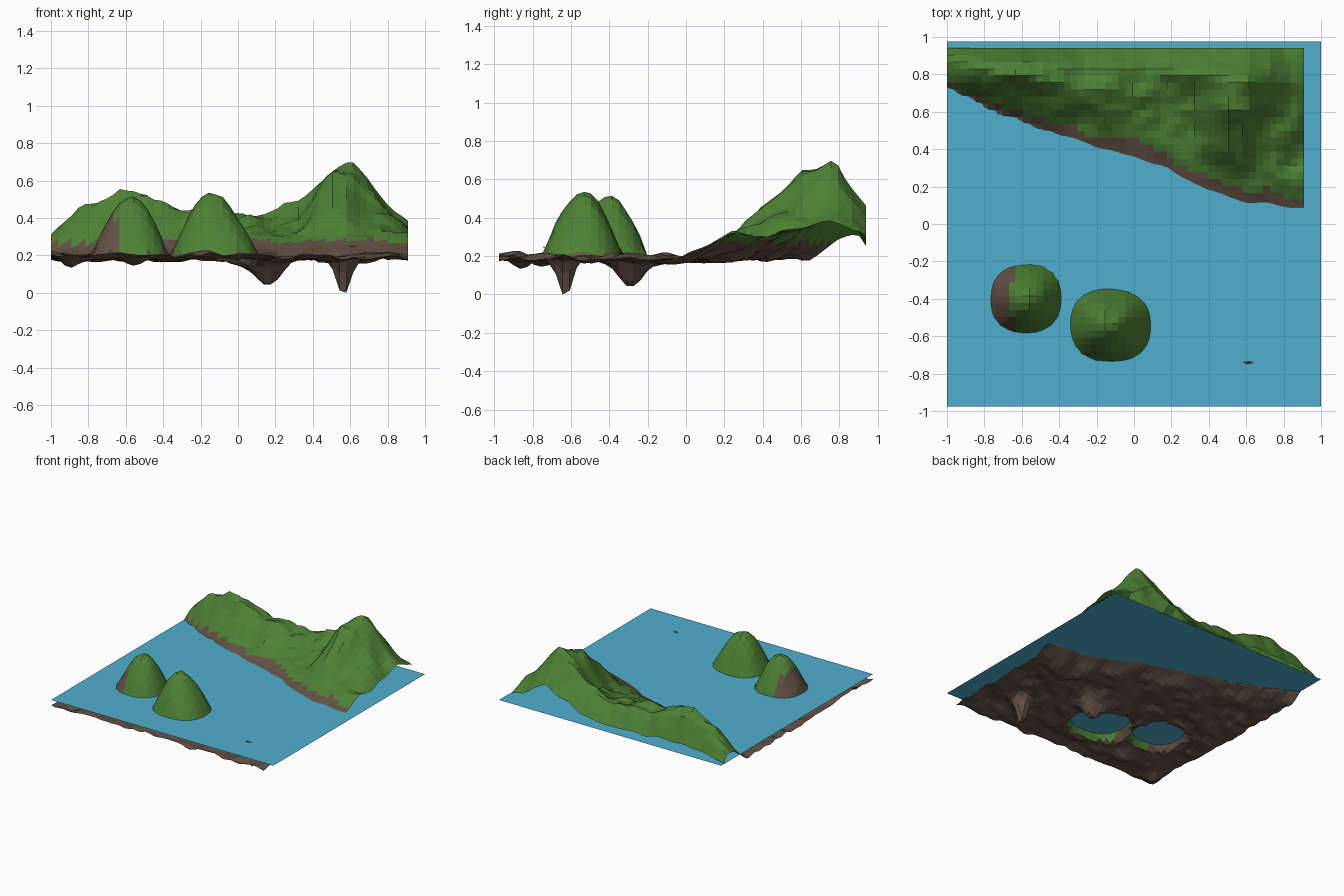
import bpy, math
from mathutils import Vector, noise

if "Cube" in bpy.data.objects:
    bpy.data.objects.remove(bpy.data.objects["Cube"])

SEA = 0.245
X0, X1, Y0, Y1, N = -1.0, 0.91, -0.975, 0.94, 52


def material(name, rgb):
    m = bpy.data.materials.new(name)
    m.diffuse_color = (*rgb, 1)
    m.use_nodes = True
    m.node_tree.nodes["Principled BSDF"].inputs["Base Color"].default_value = m.diffuse_color
    return m


def make(name, verts, faces, mats):
    me = bpy.data.meshes.new(name)
    me.from_pydata(verts, [], faces)
    ob = bpy.data.objects.new(name, me)
    bpy.context.collection.objects.link(ob)
    for m in mats:
        me.materials.append(m)
    return ob


grass = material("grass green", (0.075, 0.22, 0.035))
rock = material("rock brown", (0.125, 0.083, 0.06))
blue = material("sea blue", (0.08, 0.43, 0.62))

# Mainland sections: x, coast y, then heights from the coast to the back edge
SECTIONS = [
    (-1.00, .74, .28, .30, .31, .31, .25),
    (-0.85, .67, .34, .43, .48, .44, .28),
    (-0.65, .58, .33, .43, .53, .47, .30),
    (-0.47, .51, .32, .42, .55, .50, .30),
    (-0.30, .455, .30, .38, .45, .43, .28),
    (-0.15, .40, .30, .38, .45, .44, .28),
    (0.00, .36, .29, .34, .39, .42, .28),
    (0.15, .31, .30, .33, .38, .45, .28),
    (0.33, .22, .31, .35, .40, .47, .31),
    (0.50, .15, .34, .54, .68, .64, .42),
    (0.60, .12, .33, .46, .67, .72, .46),
    (0.75, .10, .33, .38, .48, .54, .38),
    (0.91, .08, .32, .31, .35, .38, .30),
]
# Islands: centre x, y, radii, peak x, y, height
ISLANDS = [(-.58, -.40, .185, .18, -.54, -.40, .53),
           (-.12, -.545, .21, .19, -.18, -.51, .55)]
# Hollows in the seabed: x, y, radius, depth
HOLLOWS = [(.57, -.63, .06, .18), (.18, -.29, .10, .13), (-.55, -.75, .08, .06),
           (-.88, -.85, .07, .06), (.0, -.2, .1, .04), (.42, -.5, .08, .04)]


def section(x):
    for a, b in zip(SECTIONS, SECTIONS[1:]):
        if x <= b[0] + 1e-6:
            t = (x - a[0]) / (b[0] - a[0])
            return [p + (q - p) * t for p, q in zip(a[1:], b[1:])]
    return list(SECTIONS[-1][1:])


def rough(x, y, f):
    return noise.noise(Vector((x * f, y * f, 3.7)))


def island_radius(x, y, s):
    cx, cy, rx, ry = s[:4]
    return (abs((x - cx) / rx) ** 2.4 + abs((y - cy) / ry) ** 2.4) ** (1 / 2.4)


def height(x, y):
    s = section(x)
    coast, prof = s[0] + 0.015 * rough(x, 0, 9), [SEA] + s[1:]
    if y >= coast:
        t = min((y - coast) / (Y1 - coast), 1) * 5
        i = min(int(t), 4)
        h = prof[i] + (prof[i + 1] - prof[i]) * (t - i)
        fade = min(1, (h - SEA) / 0.1)
        return h + fade * (0.045 * rough(x, y, 7) + 0.02 * rough(x, y, 15))
    # seabed falls away from the coast
    d = coast - y
    h = SEA - 0.055 * min(1, d / 0.12) + min(1, d / 0.12) * (
        0.035 * rough(x, y, 5) + 0.025 * rough(x, y, 11))
    h = max(0.125, min(h, SEA - 0.012 * min(1, d / 0.05)))
    for hx, hy, r, depth in HOLLOWS:
        h -= depth * math.exp(-((x - hx) ** 2 + (y - hy) ** 2) / r ** 2)
    for isl in ISLANDS:
        r = island_radius(x, y, isl)
        if r < 1.3:
            # blend of rounded body and off-centre pointed peak
            px, py, top = isl[4:]
            p = math.hypot(x - px, y - py) / isl[2]
            body = SEA + (top - SEA) * (0.72 * (1 - r ** 1.9)
                                        + 0.28 * max(0, 1 - p) * 1.05)
            body += 0.02 * rough(x, y, 14) * (r < 0.9)
            h = max(h, body)
    return h


# Terrain sheet
verts = [[X0 + (X1 - X0) * i / N, Y0 + (Y1 - Y0) * j / N, 0]
         for j in range(N + 1) for i in range(N + 1)]
for v in verts:
    v[2] = height(v[0], v[1])
low = min(v[2] for v in verts)
for v in verts:                      # deepest hollow touches z = 0
    if v[2] < 0.13:
        v[2] = (v[2] - low) * 0.13 / (0.13 - low)
W = N + 1
faces = [(j * W + i, j * W + i + 1, (j + 1) * W + i + 1, (j + 1) * W + i)
         for j in range(N) for i in range(N)]
land = make("terrain", verts, faces, [rock, grass])
for p in land.data.polygons:
    x, y, z = p.center
    green = z > 0.275 + 0.03 * rough(x, y, 8) or y > 0.86
    for isl in ISLANDS:              # islands are grassy past the waterline
        if island_radius(x, y, isl) < 1.12:
            green = not (x < -0.65 and z < 0.4)
    p.material_index = int(green)

# Rock just breaking the surface
make("small_rock", [(.58, -.74, SEA), (.64, -.74, SEA), (.61, -.735, SEA),
                    (.61, -.748, SEA), (.61, -.741, SEA + .006)],
     [(0, 3, 4), (3, 1, 4), (1, 2, 4), (2, 0, 4)], [rock])

# Water sheet
make("water", [(-1, -.975, SEA), (1, -.975, SEA), (1, .975, SEA), (-1, .975, SEA)],
     [(0, 1, 2, 3)], [blue])
